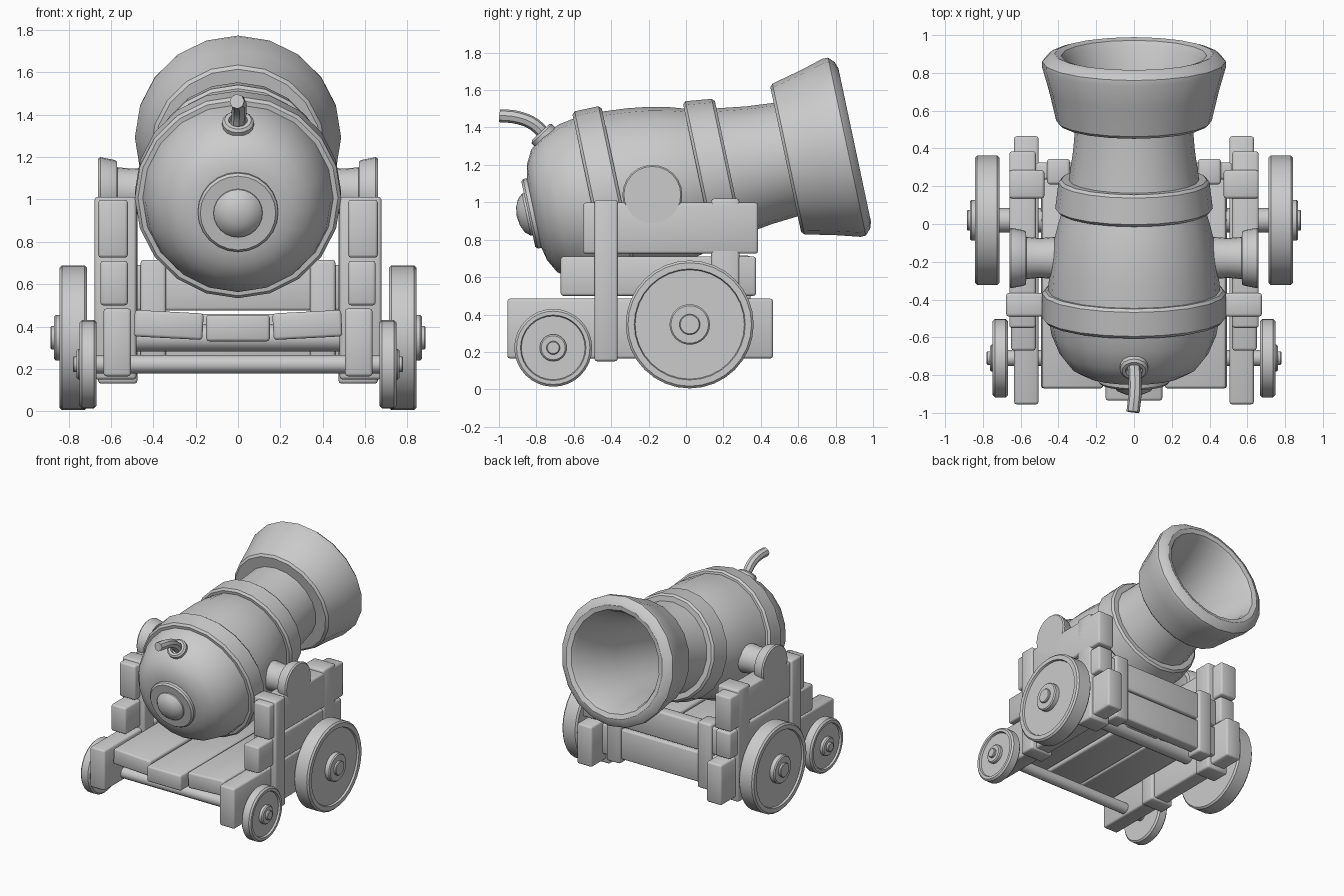
import bpy, bmesh
from math import radians, sin, cos, pi
from mathutils import Matrix, Vector

if "Cube" in bpy.data.objects:
    bpy.data.objects.remove(bpy.data.objects["Cube"])


def finish(name, bm, angle=35):
    bmesh.ops.recalc_face_normals(bm, faces=bm.faces)
    me = bpy.data.meshes.new(name)
    bm.to_mesh(me)
    bm.free()
    for p in me.polygons:
        p.use_smooth = True
    me.set_sharp_from_angle(angle=radians(angle))
    ob = bpy.data.objects.new(name, me)
    bpy.context.collection.objects.link(ob)
    return ob


def lathe(name, profile, matrix, segs=24):
    """Revolve (height, radius) pairs about local z, then place with matrix."""
    bm = bmesh.new()
    rings = []
    for h, r in profile:
        ring = []
        for i in range(segs):
            a = pi / 2 + 2 * pi * i / segs
            ring.append(bm.verts.new(matrix @ Vector((r * cos(a), r * sin(a), h))))
        rings.append(ring)
    for a, b in zip(rings, rings[1:]):
        for i in range(segs):
            j = (i + 1) % segs
            bm.faces.new((a[i], a[j], b[j], b[i]))
    bmesh.ops.remove_doubles(bm, verts=bm.verts, dist=1e-5)
    return finish(name, bm)


def box(name, x, y, z, tilt=0.0, bevel=0.014):
    """Bevelled plank from (min, max) ranges, optionally tilted about y."""
    bm = bmesh.new()
    bmesh.ops.create_cube(bm, size=1)
    size = [b - a for a, b in (x, y, z)]
    mid = [(a + b) / 2 for a, b in (x, y, z)]
    bmesh.ops.transform(bm, verts=bm.verts, matrix=Matrix.Translation(mid)
                        @ Matrix.Rotation(radians(tilt), 4, 'Y')
                        @ Matrix.Diagonal((*size, 1)))
    bmesh.ops.bevel(bm, geom=bm.edges[:], offset=bevel, segments=2,
                    profile=0.5, affect='EDGES')
    return finish(name, bm, 50)


def mirrored(x, s):
    return (x[0], x[1]) if s > 0 else (-x[1], -x[0])


# Barrel, with bands, flared muzzle and hollow bore
barrel_m = Matrix.Translation((0, 0, 1.115)) @ Matrix.Rotation(radians(-78), 4, 'X')
lathe("barrel", [
    (-0.83, 0), (-0.83, 0.19), (-0.815, 0.26), (-0.775, 0.335), (-0.70, 0.395),
    (-0.60, 0.437), (-0.52, 0.45), (-0.52, 0.472), (-0.505, 0.487), (-0.375, 0.487),
    (-0.36, 0.472), (-0.36, 0.455), (-0.23, 0.445), (-0.11, 0.428), (0.0, 0.402),
    (0.07, 0.38), (0.07, 0.402), (0.085, 0.417), (0.225, 0.40), (0.24, 0.385),
    (0.24, 0.345), (0.40, 0.322), (0.545, 0.31), (0.545, 0.395), (0.56, 0.412),
    (0.72, 0.45), (0.85, 0.487), (0.88, 0.486), (0.91, 0.455), (0.922, 0.42),
    (0.912, 0.385), (0.88, 0.368), (0.70, 0.32), (0.50, 0.28), (0.0, 0.27), (0.0, 0),
], barrel_m, 20)

# Breech plate and knob
lathe("breech_plate", [(-0.80, 0), (-0.80, 0.19), (-0.85, 0.19), (-0.862, 0.178),
                       (-0.862, 0)], barrel_m)
lathe("breech_knob", [(-0.84, 0), (-0.84, 0.118), (-0.872, 0.115), (-0.90, 0.09),
                      (-0.918, 0.05), (-0.925, 0)], barrel_m)

# Fuse collar and fuse
collar_m = Matrix.Translation((0, -0.755, 1.35)) @ Matrix.Rotation(radians(43), 4, 'X')
lathe("fuse_collar", [(-0.06, 0), (-0.06, 0.075), (0.022, 0.075), (0.034, 0.063),
                      (0.034, 0.045), (0.01, 0.04), (0.01, 0)], collar_m, 16)
cu = bpy.data.curves.new("fuse", 'CURVE')
cu.dimensions = '3D'
cu.bevel_depth = 0.035
cu.bevel_resolution = 2
cu.use_fill_caps = True
sp = cu.splines.new('BEZIER')
path = [(0, -0.74, 1.34), (0.005, -0.81, 1.415), (0.005, -0.90, 1.453), (-0.005, -0.995, 1.463)]
sp.bezier_points.add(len(path) - 1)
for bp, co in zip(sp.bezier_points, path):
    bp.co = co
    bp.handle_left_type = bp.handle_right_type = 'AUTO'
sp.resolution_u = 4
fuse = bpy.data.objects.new("fuse", cu)
bpy.context.collection.objects.link(fuse)
bpy.context.view_layer.objects.active = fuse
fuse.select_set(True)
bpy.ops.object.convert(target='MESH')
bpy.ops.object.shade_smooth_by_angle(angle=radians(40))


def side_matrix(s, y, z):
    return Matrix.Translation((0, y, z)) @ Matrix.Rotation(radians(90 * s), 4, 'Y')


def wheel(name, s, y, z, x0, x1, r, rim, hub, hub_x, pin, pin_x):
    lathe(name, [(x0, 0), (x0, r - 0.012), (x0 + 0.012, r), (x1 - 0.012, r),
                 (x1, r - 0.012), (x1, rim), (x1 - 0.015, rim - 0.005),
                 (x1 - 0.015, hub), (hub_x - 0.008, hub), (hub_x, hub - 0.008),
                 (hub_x, pin), (pin_x - 0.005, pin), (pin_x, pin - 0.005), (pin_x, 0)],
          side_matrix(s, y, z), 32)


for s, side in ((-1, "left"), (1, "right")):
    # Trunnion holding the barrel
    lathe(f"trunnion_{side}", [(0.38, 0), (0.38, 0.115), (0.50, 0.105), (0.57, 0.112),
                               (0.572, 0.14), (0.585, 0.147), (0.65, 0.16),
                               (0.66, 0.152), (0.66, 0)], side_matrix(s, -0.18, 1.04))
    # Stacked side beams and upright posts
    box(f"lower_beam_{side}", mirrored((0.505, 0.635), s), (-0.955, 0.465), (0.165, 0.485))
    box(f"middle_beam_{side}", mirrored((0.52, 0.65), s), (-0.67, 0.375), (0.50, 0.71))
    box(f"upper_beam_{side}", mirrored((0.52, 0.66), s), (-0.55, 0.385), (0.725, 0.998))
    box(f"rear_post_{side}", mirrored((0.48, 0.677), s), (-0.49, -0.365), (0.15, 1.012))
    box(f"front_post_{side}", mirrored((0.475, 0.66), s), (0.135, 0.285), (0.13, 1.02))
    # Wheels
    wheel(f"front_wheel_{side}", s, 0.02, 0.347, 0.712, 0.842, 0.342, 0.297,
          0.108, 0.868, 0.055, 0.885)
    wheel(f"rear_wheel_{side}", s, -0.71, 0.222, 0.667, 0.748, 0.208, 0.175,
          0.072, 0.762, 0.036, 0.78)
    # Outer floor plank and upright strap of the front wall
    box(f"floor_plank_{side}", mirrored((0.165, 0.49), s), (-0.87, 0.25), (0.345, 0.47),
        tilt=-3 * s)
    box(f"front_strap_{side}", mirrored((0.34, 0.46), s), (0.21, 0.345), (0.19, 0.715))

# Middle floor plank
box("floor_plank_middle", (-0.15, 0.15), (-0.935, 0.25), (0.33, 0.455))

# Front wall planks
for i, (z0, z1) in enumerate(((0.22, 0.46), (0.475, 0.69))):
    box(f"front_wall_plank_{i + 1}", (-0.52, 0.52), (0.235, 0.325), (z0, z1))

# Axles
for name, y, z, r, half in (("front_axle", 0.02, 0.347, 0.065, 0.73),
                            ("rear_axle", -0.71, 0.222, 0.043, 0.70)):
    lathe(name, [(-half, 0), (-half, r), (half, r), (half, 0)], side_matrix(1, y, z), 16)
